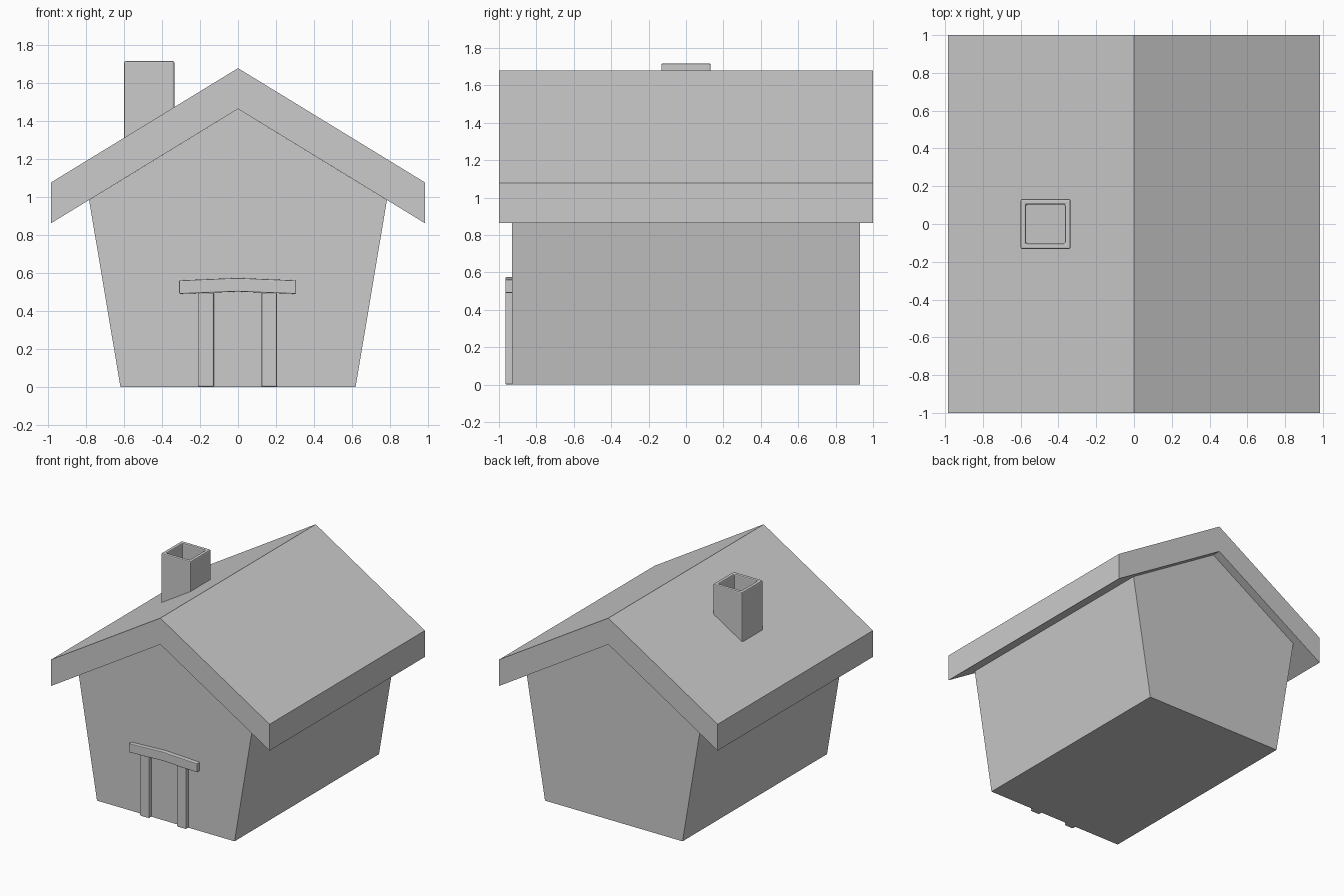
import bpy
import bmesh

if "Cube" in bpy.data.objects:
    bpy.data.objects.remove(bpy.data.objects["Cube"])


def finish(name, bm, bevel=0.0):
    bmesh.ops.recalc_face_normals(bm, faces=bm.faces[:])
    mesh = bpy.data.meshes.new(name)
    bm.to_mesh(mesh)
    bm.free()
    obj = bpy.data.objects.new(name, mesh)
    bpy.context.collection.objects.link(obj)
    if bevel:
        mod = obj.modifiers.new("Bevel", 'BEVEL')
        mod.width = bevel
        mod.segments = 2
        mod.limit_method = 'ANGLE'
    return obj


def prism(name, half, y0, y1, bevel=0.0, x=0.0):
    """Extrude an outline along y; half lists its right side, mirrored to the left."""
    outline = half + [(-px, pz) for px, pz in reversed(half) if px > 0]
    bm = bmesh.new()
    front, back = [[bm.verts.new((x + px, y, pz)) for px, pz in outline] for y in (y0, y1)]
    bm.faces.new(front)
    bm.faces.new(back[::-1])
    n = len(outline)
    for i in range(n):
        j = (i + 1) % n
        bm.faces.new((front[i], front[j], back[j], back[i]))
    return finish(name, bm, bevel)


# Walls flaring outward up to the gable
prism("walls", [(0, 1.465), (0.785, 0.985), (0.62, 0)], -0.93, 0.93)

# Thick gabled roof
prism("roof", [(0, 1.68), (0.985, 1.078), (0.985, 0.863), (0, 1.465)], -1, 1)

# Door frame: two posts and a slightly peaked lintel
for side, x in (("left", -0.168), ("right", 0.165)):
    prism(f"door_post_{side}", [(0.041, 0), (0.041, 0.496)], -0.966, -0.90, 0.007, x)
prism("door_lintel", [(0, 0.574), (0.308, 0.561), (0.308, 0.49), (0, 0.502)],
      -0.966, -0.90, 0.005, -0.002)

# Chimney: open square tube sunk into the roof
bm = bmesh.new()
rings = []
for half, z in ((0.132, 1.25), (0.132, 1.717), (0.103, 1.717), (0.103, 1.25)):
    rings.append([bm.verts.new((-0.468 + sx * half, sy * half, z))
                  for sx, sy in ((-1, -1), (1, -1), (1, 1), (-1, 1))])
for k in range(4):
    a, b = rings[k], rings[(k + 1) % 4]
    for i in range(4):
        j = (i + 1) % 4
        bm.faces.new((a[i], a[j], b[j], b[i]))
finish("chimney", bm, 0.008)
